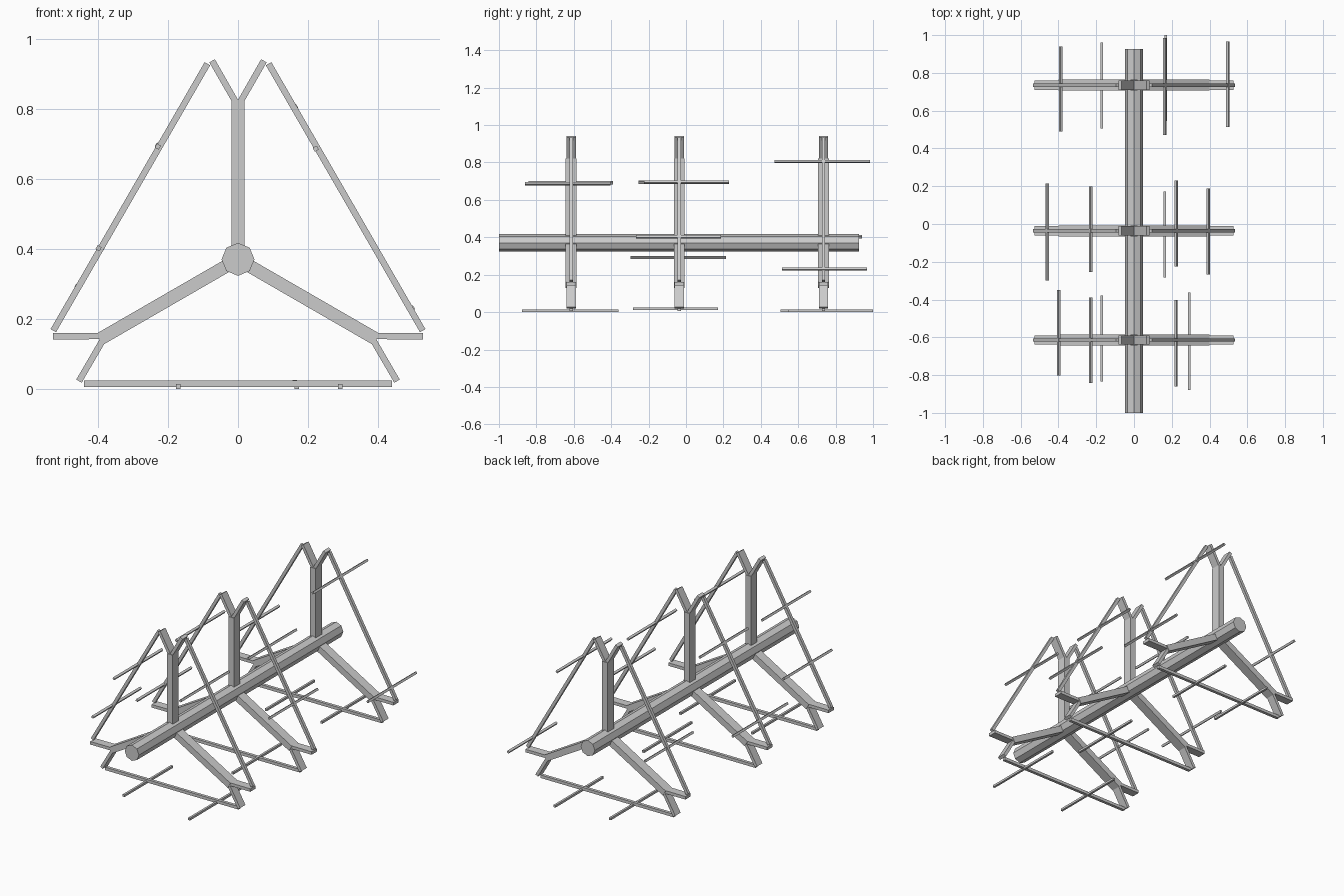
import bpy, math
from mathutils import Vector, Matrix

if "Cube" in bpy.data.objects:
    bpy.data.objects.remove(bpy.data.objects["Cube"])

HUB = Vector((0, 0, 0.37))


def box(name, centre, size, angle=0):
    """Box turned about the y axis."""
    bpy.ops.mesh.primitive_cube_add(size=1)
    o = bpy.context.object
    o.name = name
    o.data.transform(Matrix.Translation(centre) @ Matrix.Rotation(angle, 4, 'Y')
                     @ Matrix.Diagonal((*size, 1)))
    return o


def beam(name, a, b, thick, depth, y, turn):
    """Beam from a to b, given as (sideways, outward) around the hub."""
    rot = Matrix.Rotation(turn, 3, 'Y')
    p, q = (HUB + rot @ Vector((s, 0, r)) for s, r in (a, b))
    d = q - p
    centre = (p + q) / 2
    centre.y = y
    return box(name, centre, (d.length, depth, thick), math.atan2(-d.z, d.x))


# central octagonal shaft
bpy.ops.mesh.primitive_cylinder_add(vertices=8, radius=0.047, depth=1.926)
shaft = bpy.context.object
shaft.name = "central_shaft"
shaft.data.transform(Matrix.Translation((0, -0.037, 0.37)) @ Matrix.Rotation(math.pi / 2, 4, 'X'))

# three-armed frames along the shaft
for f, y in enumerate((-0.614, -0.036, 0.735)):
    for k in range(3):
        turn = k * math.tau / 3
        tag = f"_{f}_{k}"
        beam("arm" + tag, (0, 0.02), (0, 0.452), 0.037, 0.058, y, turn)
        for s in (-1, 1):
            beam("fork_prong" + tag, (s * 0.003, 0.443), (s * 0.074, 0.567),
                 0.018, 0.05, y, turn)
        # outer strut lies opposite the arm
        beam("strut" + tag, (-0.44, -0.355), (0.44, -0.355), 0.018, 0.018, y, turn)

# thin cross rods: x, z, y start, y end
rods = [
    (-0.388, 0.402, 0.49, 0.94), (-0.17, 0.007, 0.505, 0.96),
    (0.163, 0.805, 0.472, 0.985), (0.168, 0.007, 0.545, 1.0),
    (0.497, 0.23, 0.513, 0.967),
    (-0.459, 0.292, -0.298, 0.215), (-0.229, 0.695, -0.255, 0.198),
    (0.162, 0.019, -0.283, 0.172), (0.223, 0.695, -0.225, 0.23),
    (0.393, 0.402, -0.268, 0.187),
    (-0.398, 0.402, -0.803, -0.35), (-0.229, 0.692, -0.843, -0.39),
    (-0.17, 0.007, -0.835, -0.378), (0.222, 0.686, -0.86, -0.403),
    (0.292, 0.007, -0.878, -0.362),
]
for i, (x, z, y0, y1) in enumerate(rods):
    angle = 0 if z < 0.1 else math.copysign(math.pi / 3, x)
    box(f"cross_rod_{i}", (x, (y0 + y1) / 2, z), (0.013, y1 - y0, 0.013), angle)
